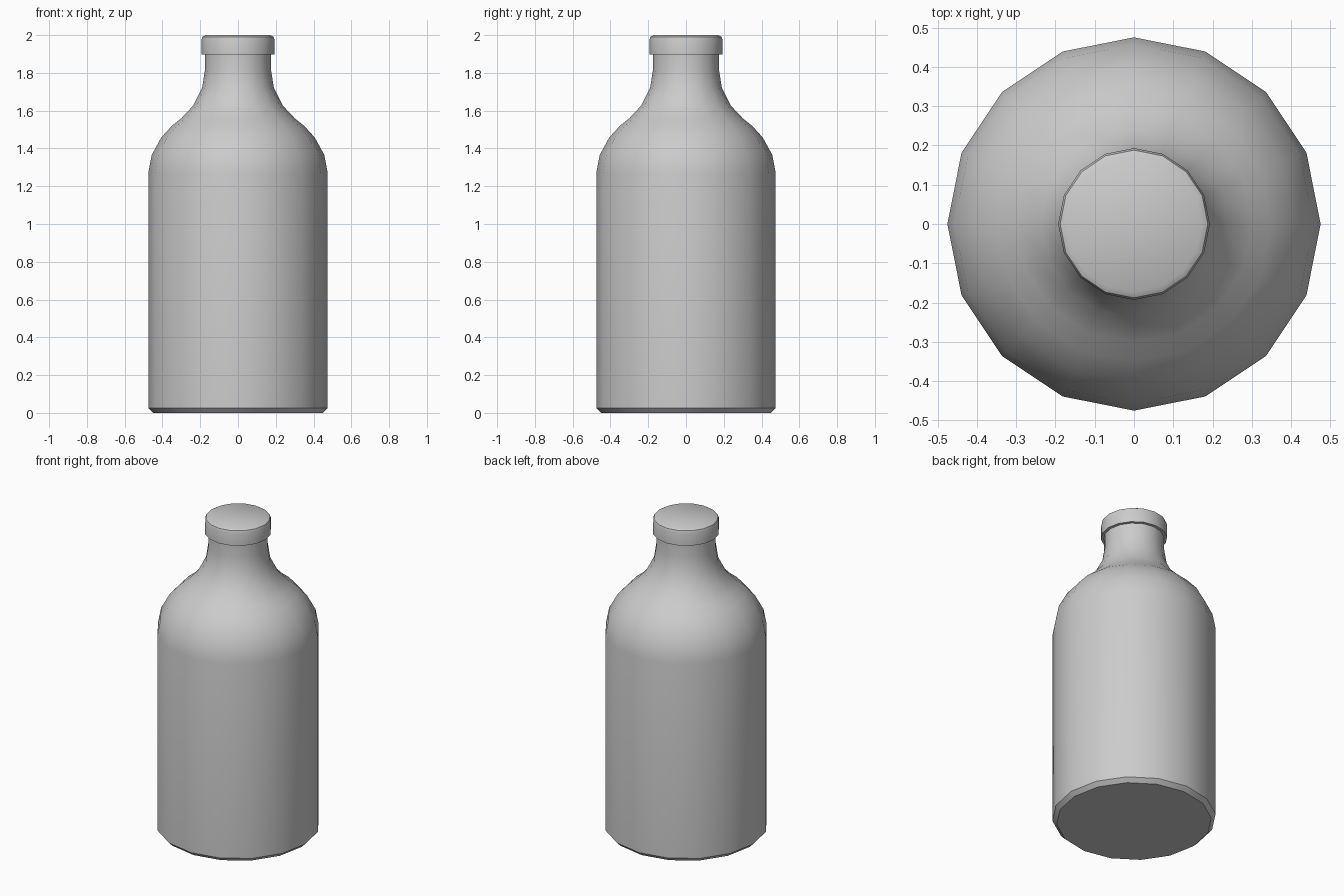
import bpy, bmesh, math

if "Cube" in bpy.data.objects:
    bpy.data.objects.remove(bpy.data.objects["Cube"])

SIDES = 16


def lathe(name, profile):
    """Revolve (radius, height) points into a closed, capped solid."""
    bm = bmesh.new()
    rings = []
    for r, z in profile:
        rings.append([bm.verts.new((r * math.cos(2 * math.pi * i / SIDES),
                                    r * math.sin(2 * math.pi * i / SIDES), z))
                      for i in range(SIDES)])
    for low, high in zip(rings, rings[1:]):
        for i in range(SIDES):
            j = (i + 1) % SIDES
            bm.faces.new((low[i], low[j], high[j], high[i]))
    bm.faces.new(rings[0][::-1])
    bm.faces.new(rings[-1])
    mesh = bpy.data.meshes.new(name)
    bm.to_mesh(mesh)
    bm.free()
    obj = bpy.data.objects.new(name, mesh)
    bpy.context.collection.objects.link(obj)
    bpy.ops.object.select_all(action='DESELECT')
    obj.select_set(True)
    bpy.context.view_layer.objects.active = obj
    bpy.ops.object.shade_smooth_by_angle(angle=math.radians(38))
    return obj


# Bottle: chamfered base, straight wall, rounded shoulder, flared neck
lathe("bottle_body", [
    (0.45, 0.0), (0.475, 0.025), (0.475, 1.27), (0.457, 1.365),
    (0.407, 1.457), (0.35, 1.52), (0.30, 1.56), (0.237, 1.627),
    (0.19, 1.72), (0.175, 1.815), (0.175, 1.91),
])

# Cap: short disc with a rounded upper rim
lathe("bottle_cap", [
    (0.193, 1.897), (0.193, 1.975), (0.188, 1.991), (0.173, 2.0),
])
